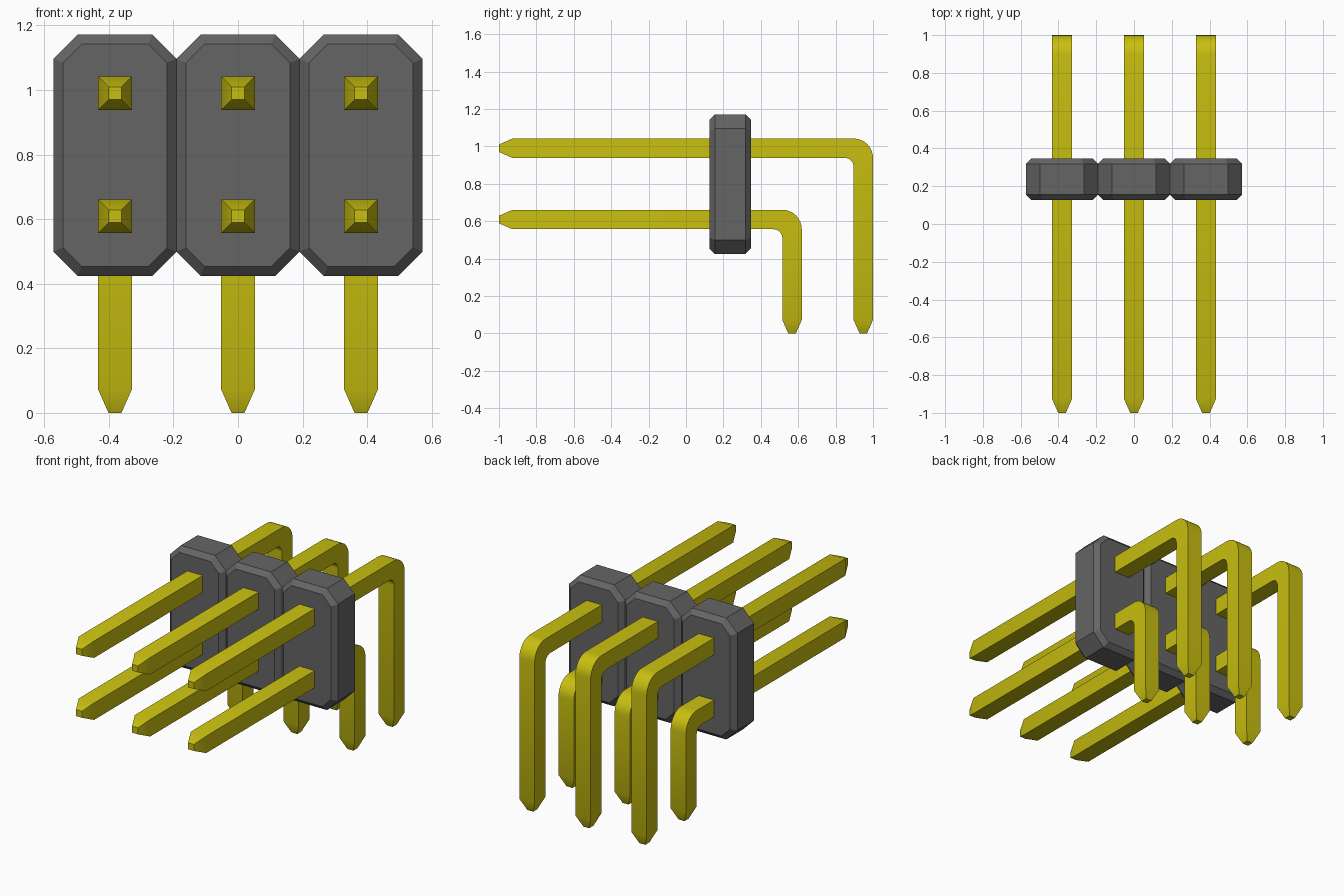
import bpy, bmesh, math

cube = bpy.data.objects.get("Cube")
if cube:
    bpy.data.objects.remove(cube, do_unlink=True)

PITCH = 0.381      # spacing of columns and rows
HALF = 0.052       # half thickness of a pin
TIP = 0.02         # half thickness at a pin's end
TAPER = 0.072      # length of the pointed end
FRONT = -1.0       # where the pins begin


def material(name, colour):
    mat = bpy.data.materials.new(name)
    mat.use_nodes = True
    mat.diffuse_color = colour
    mat.node_tree.nodes["Principled BSDF"].inputs["Base Color"].default_value = colour
    return mat


gold = material("yellow metal", (0.58, 0.52, 0.005, 1))
plastic = material("dark grey plastic", (0.13, 0.13, 0.13, 1))


def loft(name, rings, mat):
    """Skin a list of matching point rings and cap both ends."""
    bm = bmesh.new()
    loops = [[bm.verts.new(p) for p in ring] for ring in rings]
    for a, b in zip(loops, loops[1:]):
        for i in range(len(a)):
            j = (i + 1) % len(a)
            bm.faces.new((a[i], a[j], b[j], b[i]))
    bm.faces.new(loops[0])
    bm.faces.new(loops[-1])
    bmesh.ops.recalc_face_normals(bm, faces=bm.faces)
    mesh = bpy.data.meshes.new(name)
    bm.to_mesh(mesh)
    bm.free()
    mesh.materials.append(mat)
    obj = bpy.data.objects.new(name, mesh)
    bpy.context.collection.objects.link(obj)
    return obj


def bent_pin(name, x, z, back):
    """Square pin running back at height z, then down at depth back."""
    # each section: outer (y, z), inner (y, z), half width
    sections = [((FRONT, z + TIP), (FRONT, z - TIP), TIP),
                ((FRONT + TAPER, z + HALF), (FRONT + TAPER, z - HALF), HALF)]
    outer_r, inner_r, steps = 0.104, 0.047, 8
    for i in range(steps + 1):
        a = math.pi / 2 * i / steps

        def arc(edge, r):
            return (back + edge - r + r * math.sin(a), z + edge - r + r * math.cos(a))
        sections.append((arc(HALF, outer_r), arc(-HALF, inner_r), HALF))
    sections += [((back + HALF, TAPER), (back - HALF, TAPER), HALF),
                 ((back + TIP, 0), (back - TIP, 0), TIP)]
    rings = [[(x - w, *o), (x + w, *o), (x + w, *i), (x - w, *i)]
             for o, i, w in sections]
    return loft(name, rings, gold)


def octagon(x, y, inset):
    """Upright rectangle with cut corners, shrunk evenly by inset."""
    w, h = PITCH / 2 - inset, 0.3735 - inset
    cut = 0.075 - inset * (2 - math.sqrt(2))
    quarter = [(w, h - cut), (w - cut, h)]
    points = quarter + [(-px, pz) for px, pz in reversed(quarter)]
    points += [(-px, -pz) for px, pz in points]
    return [(x + px, y, 0.798 + pz) for px, pz in points]


# housing blocks and their pins, one column at a time
CHAMFER = 0.029
Y0, Y1 = 0.126, 0.347
pins = []
for column, side in zip((-1, 0, 1), ("right", "middle", "left")):
    x = column * PITCH
    loft(f"housing_{side}", [octagon(x, Y0, CHAMFER), octagon(x, Y0 + CHAMFER, 0),
                             octagon(x, Y1 - CHAMFER, 0), octagon(x, Y1, CHAMFER)], plastic)
    pins.append(bent_pin(f"lower_pin_{side}", x, 0.609, 0.948 - PITCH))
    pins.append(bent_pin(f"upper_pin_{side}", x, 0.609 + PITCH, 0.948))

# rounded bends, sharp pin edges
bpy.ops.object.select_all(action='DESELECT')
for pin in pins:
    pin.select_set(True)
bpy.context.view_layer.objects.active = pins[0]
bpy.ops.object.shade_smooth_by_angle(angle=math.radians(30))
